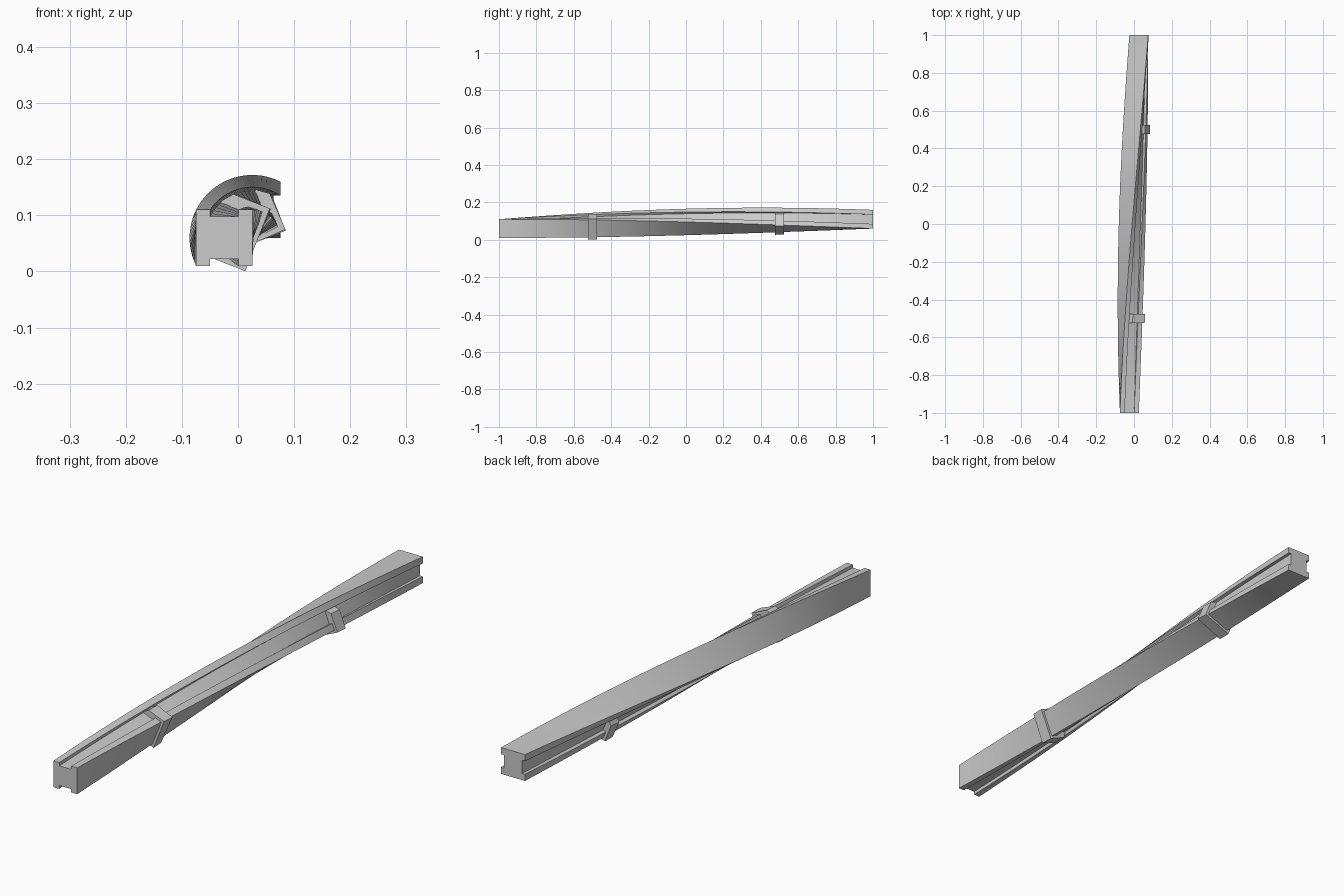
import bpy, bmesh, math

if "Cube" in bpy.data.objects:
    bpy.data.objects.remove(bpy.data.objects["Cube"])

AXIS_X, AXIS_Z = 0.0255, 0.06   # axis the beam twists about (middle of one face)


def twisted_loft(name, profile, y0, y1, steps):
    """Extrude a closed (u, w) profile along y with a quarter-turn twist over the full length."""
    bm = bmesh.new()
    rings = []
    for i in range(steps + 1):
        y = y0 + (y1 - y0) * i / steps
        a = (y + 1) * math.pi / 4
        c, s = math.cos(a), math.sin(a)
        rings.append([bm.verts.new((AXIS_X + u * c + w * s, y, AXIS_Z - u * s + w * c))
                      for u, w in profile])
    n = len(profile)
    for r0, r1 in zip(rings, rings[1:]):
        for k in range(n):
            j = (k + 1) % n
            bm.faces.new((r0[k], r0[j], r1[j], r1[k]))
    bm.faces.new(rings[0])
    bm.faces.new(rings[-1])
    bmesh.ops.recalc_face_normals(bm, faces=bm.faces)
    mesh = bpy.data.meshes.new(name)
    bm.to_mesh(mesh)
    bm.free()
    obj = bpy.data.objects.new(name, mesh)
    bpy.context.collection.objects.link(obj)
    bpy.ops.object.select_all(action='DESELECT')
    obj.select_set(True)
    bpy.context.view_layer.objects.active = obj
    bpy.ops.object.shade_smooth_by_angle(angle=math.radians(30))
    return obj


def mirrored(half):
    """Close a half profile by mirroring it across w = 0."""
    return half + [(u, -w) for u, w in reversed(half)]


# beam: square bar with a shallow groove on two opposite sides
beam_half = [(0, 0.05), (-0.025, 0.05), (-0.025, 0.0375),
             (-0.075, 0.0375), (-0.075, 0.05), (-0.1, 0.05)]
twisted_loft("twisted_beam", mirrored(beam_half), -1, 1, 20)

# clips: open bands around one flange, ends bent into the grooves
outer = [(-0.084, 0.03), (-0.06, 0.06), (0.01, 0.06)]
inner = [(0, 0.05), (-0.055, 0.05), (-0.077, 0.023)]
clip = mirrored(outer) + [(u, -w) for u, w in inner] + [(u, w) for u, w in reversed(inner)]
for label, y in (("front_clip", -0.5), ("back_clip", 0.5)):
    twisted_loft(label, clip, y - 0.024, y + 0.024, 1)
